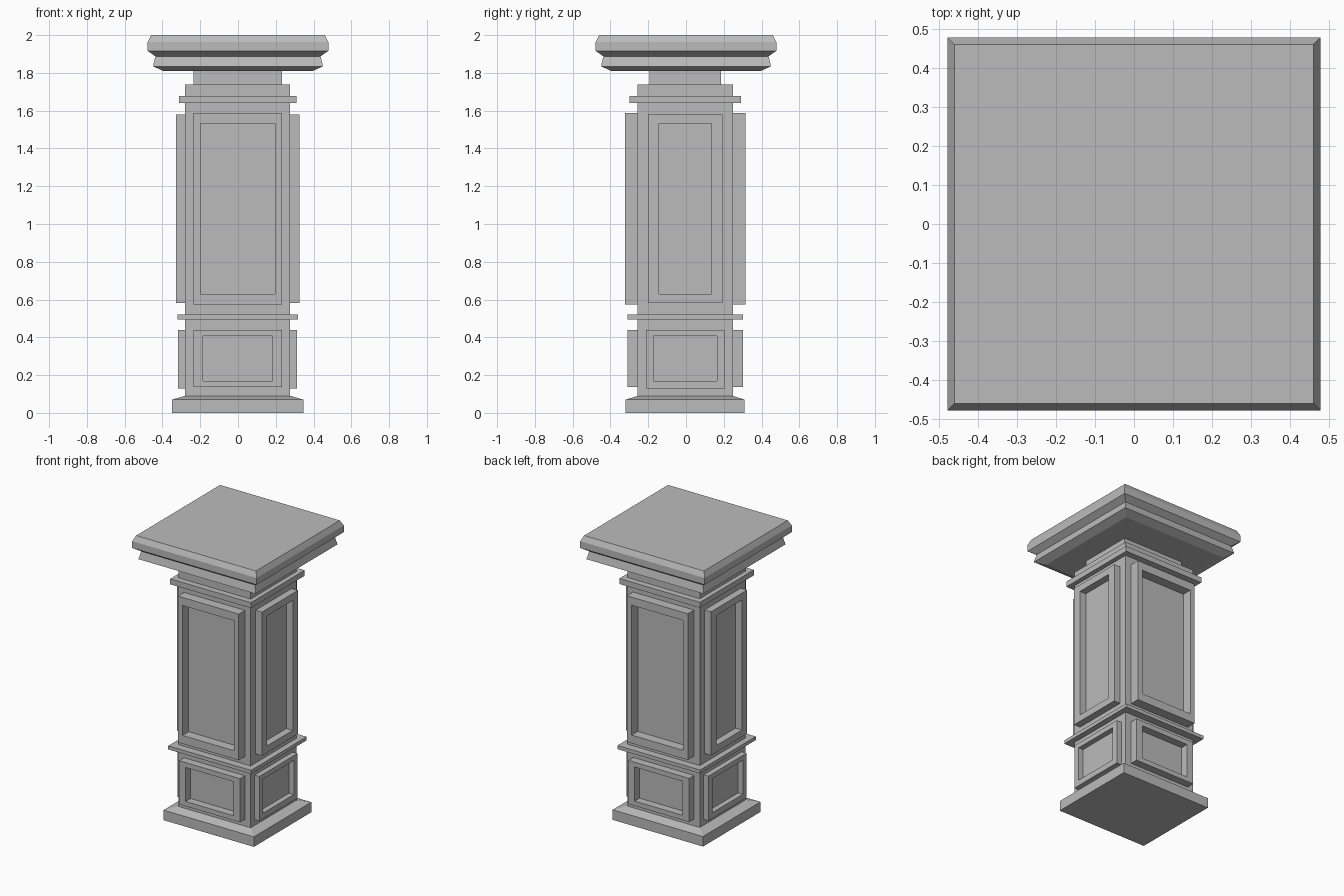
import bpy, bmesh
from mathutils import Matrix

cube = bpy.data.objects.get("Cube")
if cube:
    bpy.data.objects.remove(cube, do_unlink=True)

# Single stone colour
stone = bpy.data.materials.new("grey_stone")
stone.use_nodes = True
grey = (0.5, 0.5, 0.5, 1)
stone.diffuse_color = grey
stone.node_tree.nodes["Principled BSDF"].inputs["Base Color"].default_value = grey

SHAFT = (-0.0015, -0.004)  # slight offset of the shaft under the cap


def finish(name, bm):
    bmesh.ops.recalc_face_normals(bm, faces=bm.faces)
    mesh = bpy.data.meshes.new(name)
    bm.to_mesh(mesh)
    bm.free()
    mesh.materials.append(stone)
    obj = bpy.data.objects.new(name, mesh)
    bpy.context.collection.objects.link(obj)
    return obj


def stack(name, levels, offset=SHAFT):
    """Closed solid through rectangles given as (half x, half y, z)."""
    bm = bmesh.new()
    ox, oy = offset
    rings = [[bm.verts.new((ox + sx * hx, oy + sy * hy, z))
              for sx, sy in ((-1, -1), (1, -1), (1, 1), (-1, 1))]
             for hx, hy, z in levels]
    for low, high in zip(rings, rings[1:]):
        for i in range(4):
            j = (i + 1) % 4
            bm.faces.new((low[i], low[j], high[j], high[i]))
    bm.faces.new(rings[0])
    bm.faces.new(rings[-1])
    return finish(name, bm)


def frame(name, axis, sign, outer, hole, z, hole_z, back, front):
    """Raised rectangular frame with an open middle, on one side of the shaft."""
    bm = bmesh.new()

    def loop(half, heights, depth):
        bottom, top = heights
        corners = ((-half, bottom), (half, bottom), (half, top), (-half, top))
        pts = [(u, sign * depth) if axis == "y" else (sign * depth, u) for u, _ in corners]
        return [bm.verts.new((p[0], p[1], c[1])) for p, c in zip(pts, corners)]

    loops = [loop(outer, z, back), loop(outer, z, front),
             loop(hole, hole_z, front), loop(hole, hole_z, back)]
    for a, b in zip(loops, loops[1:] + loops[:1]):
        for i in range(4):
            j = (i + 1) % 4
            bm.faces.new((a[i], a[j], b[j], b[i]))
    bmesh.ops.transform(bm, matrix=Matrix.Translation((*SHAFT, 0)), verts=bm.verts)
    return finish(name, bm)


# Plinth, shaft, mouldings and neck
stack("plinth", [(0.347, 0.315, 0), (0.347, 0.315, 0.07), (0.28, 0.252, 0.09)])
stack("shaft", [(0.278, 0.252, 0.08), (0.278, 0.252, 1.738)])
stack("middle_moulding", [(0.318, 0.305, 0.495), (0.318, 0.305, 0.52)])
stack("upper_moulding", [(0.31, 0.295, 1.64), (0.31, 0.295, 1.678)])
stack("neck", [(0.234, 0.189, 1.73), (0.234, 0.189, 1.82)])

# Stepped cap
cap_profile = [(0.395, 1.81), (0.45, 1.835), (0.437, 1.888),
               (0.478, 1.916), (0.478, 1.963), (0.46, 2.0)]
stack("cap", [(r, r, z) for r, z in cap_profile], (0, 0))

# Panel frames on all four sides
for side, sign in (("front", -1), ("back", 1)):
    frame(side + "_upper_frame", "y", sign, 0.234, 0.198,
          (0.573, 1.588), (0.63, 1.532), 0.25, 0.32)
    frame(side + "_lower_frame", "y", sign, 0.234, 0.184,
          (0.137, 0.44), (0.17, 0.406), 0.25, 0.306)
for side, sign in (("right", -1), ("left", 1)):
    frame(side + "_upper_frame", "x", sign, 0.198, 0.14,
          (0.583, 1.58), (0.63, 1.532), 0.275, 0.327)
    frame(side + "_lower_frame", "x", sign, 0.209, 0.168,
          (0.13, 0.44), (0.17, 0.406), 0.275, 0.315)
